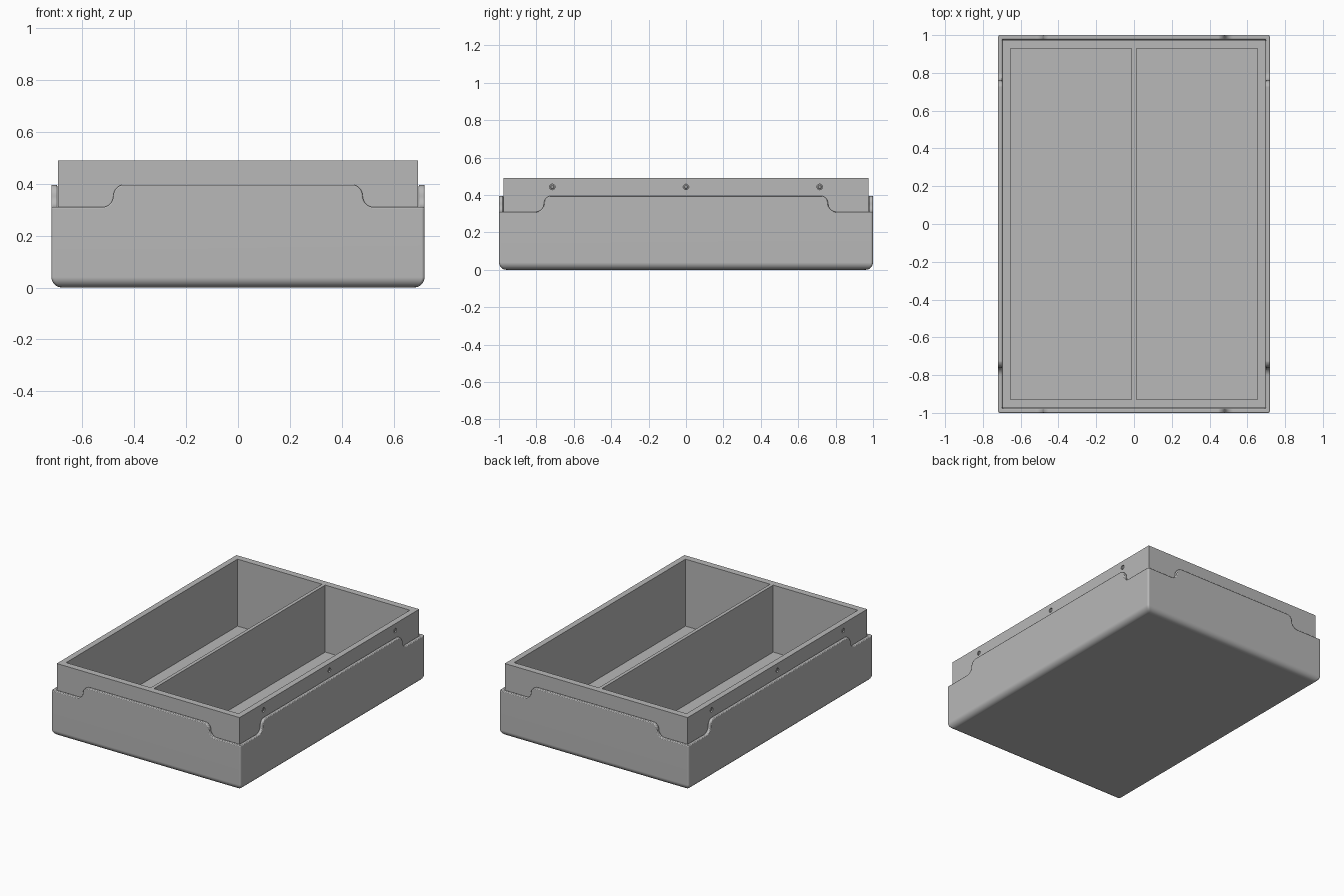
import bpy, bmesh, math

cube = bpy.data.objects.get("Cube")
if cube:
    bpy.data.objects.remove(cube, do_unlink=True)

HX, HY = 0.72, 1.0            # outer half sizes
BX, BY = 0.695, 0.975         # inner box half sizes
TOP, LIP, NOTCH = 0.49, 0.396, 0.31
FLOOR, BASE = 0.03, 0.012


def material(name, rgb):
    mat = bpy.data.materials.new(name)
    mat.use_nodes = True
    mat.diffuse_color = (*rgb, 1)
    mat.node_tree.nodes["Principled BSDF"].inputs["Base Color"].default_value = (*rgb, 1)
    return mat


grey = material("light_grey", (0.48, 0.48, 0.48))


def finish(name, bm):
    bmesh.ops.recalc_face_normals(bm, faces=bm.faces)
    mesh = bpy.data.meshes.new(name)
    bm.to_mesh(mesh)
    bm.free()
    mesh.materials.append(grey)
    obj = bpy.data.objects.new(name, mesh)
    bpy.context.collection.objects.link(obj)
    return obj


def loft(name, rings):
    """Closed solid through a list of equal-length point rings."""
    bm = bmesh.new()
    loops = [[bm.verts.new(p) for p in ring] for ring in rings]
    for a, b in zip(loops, loops[1:]):
        for i in range(len(a)):
            j = (i + 1) % len(a)
            bm.faces.new((a[i], a[j], b[j], b[i]))
    bm.faces.new(loops[0][::-1])
    bm.faces.new(loops[-1])
    return finish(name, bm)


def box(name, x0, x1, y0, y1, z0, z1):
    rect = [(x0, y0), (x1, y0), (x1, y1), (x0, y1)]
    return loft(name, [[(x, y, z) for x, y in rect] for z in (z0, z1)])


def activate(obj):
    bpy.ops.object.select_all(action='DESELECT')
    obj.select_set(True)
    bpy.context.view_layer.objects.active = obj


def cut(obj, cutter):
    cutter.hide_render = True
    mod = obj.modifiers.new("cut", 'BOOLEAN')
    mod.operation, mod.solver, mod.object = 'DIFFERENCE', 'EXACT', cutter
    activate(obj)
    bpy.ops.object.modifier_apply(modifier=mod.name)
    bpy.data.objects.remove(cutter, do_unlink=True)


def rounded_rect(hx, hy, r, z, steps=4):
    pts = []
    for k, (sx, sy) in enumerate([(1, 1), (-1, 1), (-1, -1), (1, -1)]):
        for i in range(steps + 1):
            a = math.radians(90) * (k + i / steps)
            pts.append((sx * (hx - r) + r * math.cos(a), sy * (hy - r) + r * math.sin(a), z))
    return pts


# Outer shell with a rounded bottom edge
r, steps = 0.04, 5
rings = []
for i in range(steps + 1):
    a = math.radians(90) * i / steps
    inset = r * (1 - math.sin(a))
    rings.append(rounded_rect(HX - inset, HY - inset, 0.012, r * (1 - math.cos(a))))
rings.append(rounded_rect(HX, HY, 0.012, LIP))
shell = loft("outer_shell", rings)
gap = 0.002
cut(shell, box("cavity", -BX - gap, BX + gap, -BY - gap, BY + gap, BASE, 0.6))


# S-curved notches that lower the shell wall at its corners
def notch_profile(centre, end):
    r = 0.0435
    zc = NOTCH + r
    pts = [(end, NOTCH)]
    for i in range(9):
        a = math.radians(270 - 90 * i / 8)
        pts.append((centre + r + r * math.cos(a), zc + r * math.sin(a)))
    for i in range(1, 9):
        a = math.radians(90 * i / 8)
        pts.append((centre - r + r * math.cos(a), zc + r * math.sin(a)))
    return pts + [(centre - r, 0.5), (end, 0.5)]


front_notch = notch_profile(0.481, HX + 0.1)
side_notch = notch_profile(0.76, HY + 0.1)
for sx in (-1, 1):
    for sy in (-1, 1):
        cut(shell, loft("notch", [[(sx * u, sy * v, z) for u, z in front_notch]
                                  for v in (BY - 0.01, HY + 0.1)]))
        cut(shell, loft("notch", [[(sx * v, sy * u, z) for u, z in side_notch]
                                  for v in (BX - 0.01, HX + 0.1)]))

# Softened lip
bevel = shell.modifiers.new("lip_bevel", 'BEVEL')
bevel.width, bevel.segments = 0.005, 2
bevel.limit_method, bevel.angle_limit = 'ANGLE', math.radians(50)
bevel.use_clamp_overlap = False

# Inner box with two long compartments
inner = box("inner_box", -BX, BX, -BY, BY, BASE, TOP)
for s in (-1, 1):
    x0, x1 = sorted((s * 0.012, s * 0.655))
    cut(inner, box("compartment", x0, x1, -0.93, 0.93, FLOOR, 0.6))


# Recessed screws along both long sides
def disc(x, y, z, radius):
    return [(x, y + radius * math.cos(math.tau * i / 20),
             z + radius * math.sin(math.tau * i / 20)) for i in range(20)]


for s, side in ((1, "left"), (-1, "right")):
    for y, place in ((-0.715, "front"), (0, "middle"), (0.715, "back")):
        cut(inner, loft("screw_hole", [disc(s * x, y, 0.443, 0.015) for x in (BX - 0.012, BX + 0.05)]))
        screw = loft(f"{side}_{place}_screw",
                     [disc(s * x, y, 0.443, rad) for x, rad in
                      ((BX - 0.014, 0.011), (BX - 0.005, 0.011), (BX - 0.002, 0.007))])

# Smooth shading with sharp creases
for obj in bpy.context.collection.objects:
    if obj.type == 'MESH' and grey.name in obj.data.materials:
        activate(obj)
        bpy.ops.object.shade_smooth_by_angle(angle=math.radians(30))
weighted = shell.modifiers.new("weighted_normals", 'WEIGHTED_NORMAL')
weighted.keep_sharp = True
